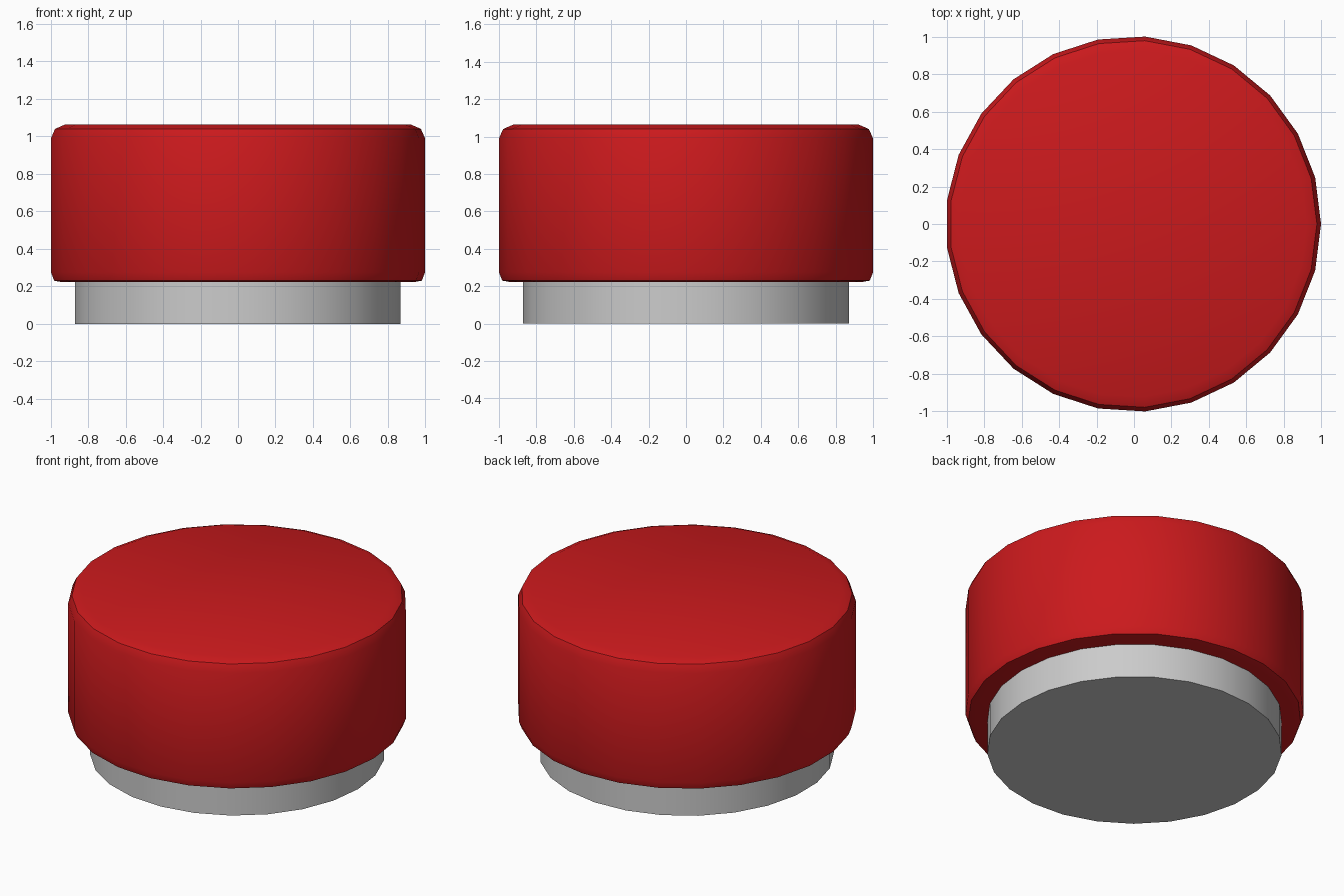
import bpy, bmesh
from math import cos, sin, tau, radians

if "Cube" in bpy.data.objects:
    bpy.data.objects.remove(bpy.data.objects["Cube"])

SIDES = 25
X_SHIFT = -0.004  # an odd side count is slightly off-centre in x


def lathe(name, profile, color=None):
    """Closed turned solid from (radius, height) points, bottom to top."""
    bm = bmesh.new()
    rings = [[bm.verts.new((r * cos(tau * i / SIDES) + X_SHIFT, r * sin(tau * i / SIDES), z))
              for i in range(SIDES)] for r, z in profile]
    for low, high in zip(rings, rings[1:]):
        for i in range(SIDES):
            j = (i + 1) % SIDES
            bm.faces.new((low[i], low[j], high[j], high[i]))
    bm.faces.new(rings[0][::-1])
    bm.faces.new(rings[-1])
    mesh = bpy.data.meshes.new(name)
    bm.to_mesh(mesh)
    bm.free()
    obj = bpy.data.objects.new(name, mesh)
    bpy.context.collection.objects.link(obj)
    if color:
        mat = bpy.data.materials.new(name + "_paint")
        mat.diffuse_color = color
        mat.use_nodes = True
        mat.node_tree.nodes["Principled BSDF"].inputs["Base Color"].default_value = mat.diffuse_color
        mesh.materials.append(mat)
    bpy.ops.object.select_all(action='DESELECT')
    obj.select_set(True)
    bpy.context.view_layer.objects.active = obj
    bpy.ops.object.shade_smooth_by_angle(angle=radians(35))
    return obj


# Grey base the cap sits on
lathe("base", [(0.872, 0.0), (0.872, 0.225)])

# Red cap with softened rims
lathe("button_cap", [(0.94, 0.222), (0.985, 0.23), (1.002, 0.275),
                     (1.002, 0.99), (0.98, 1.04), (0.925, 1.064)],
      (0.6, 0.01, 0.012, 1))
